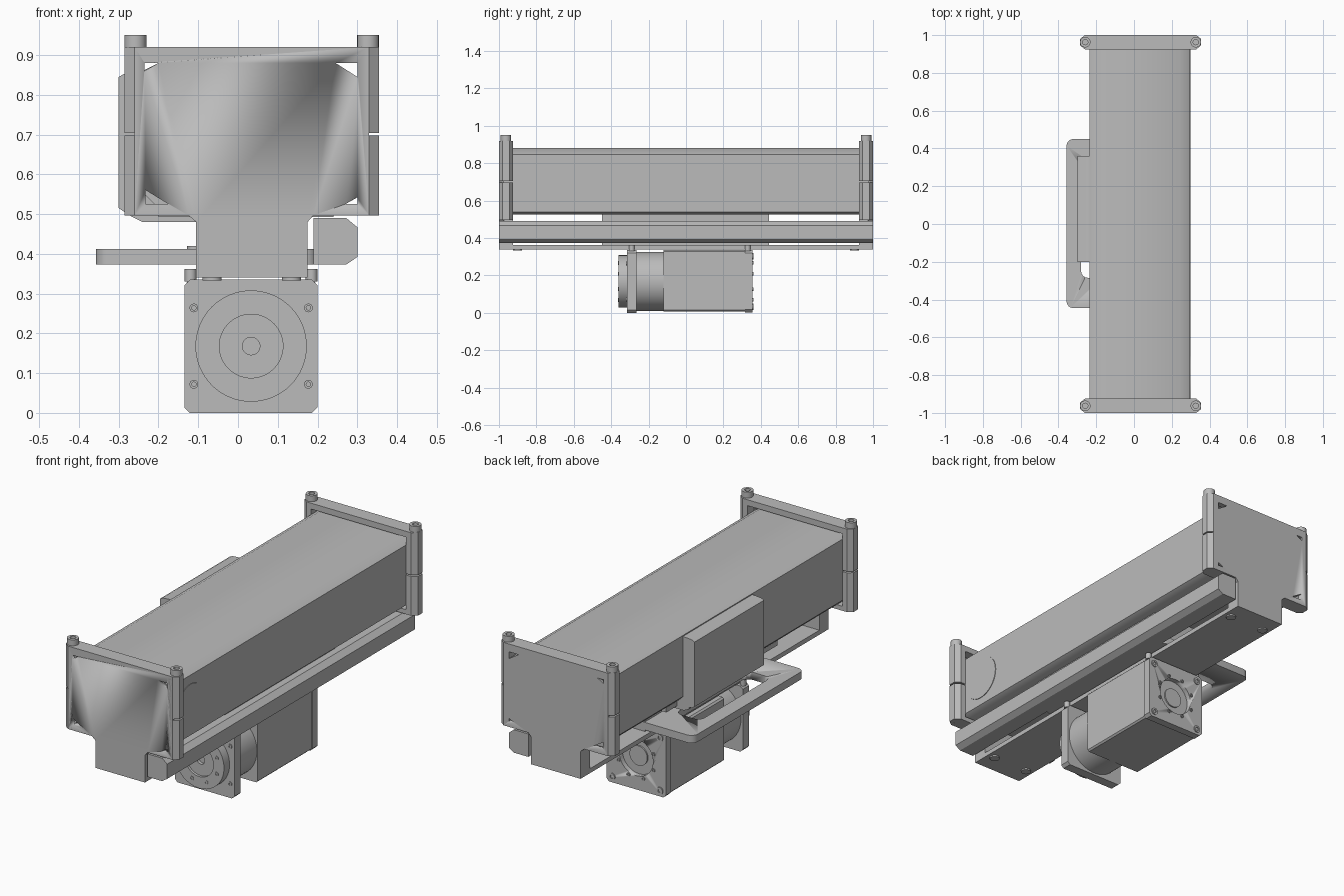
import bpy, bmesh
from math import sin, cos, pi, radians

cube = bpy.data.objects.get("Cube")
if cube:
    bpy.data.objects.remove(cube, do_unlink=True)

grey = bpy.data.materials.new("machine grey")
grey.use_nodes = True
grey.diffuse_color = (0.5, 0.5, 0.5, 1)
grey.node_tree.nodes["Principled BSDF"].inputs["Base Color"].default_value = (0.5, 0.5, 0.5, 1)


def place(axis, u, v, h):
    return {"x": (h, u, v), "y": (u, h, v), "z": (u, v, h)}[axis]


def finish(name, bm):
    bmesh.ops.recalc_face_normals(bm, faces=bm.faces)
    mesh = bpy.data.meshes.new(name)
    bm.to_mesh(mesh)
    bm.free()
    mesh.materials.append(grey)
    ob = bpy.data.objects.new(name, mesh)
    bpy.context.collection.objects.link(ob)
    bpy.ops.object.select_all(action="DESELECT")
    ob.select_set(True)
    bpy.context.view_layer.objects.active = ob
    bpy.ops.object.shade_smooth_by_angle(angle=radians(33))
    return ob


def prism(name, axis, a, b, *outlines):
    """Extrude one or more outlines along an axis from a to b."""
    bm = bmesh.new()
    for pts in outlines:
        lo, hi = ([bm.verts.new(place(axis, u, v, h)) for u, v in pts] for h in (a, b))
        bm.faces.new(lo)
        bm.faces.new(hi)
        for i in range(len(pts)):
            j = (i + 1) % len(pts)
            bm.faces.new((lo[i], lo[j], hi[j], hi[i]))
    return finish(name, bm)


def rect(u0, u1, v0, v1):
    return [(u0, v0), (u1, v0), (u1, v1), (u0, v1)]


def rounded(u0, u1, v0, v1, r, n=5):
    pts = []
    for k, (u, v) in enumerate(rect(u0 + r, u1 - r, v0 + r, v1 - r)):
        for i in range(n):
            t = pi + k * pi / 2 + i * pi / 2 / (n - 1)
            pts.append((u + r * cos(t), v + r * sin(t)))
    return pts


def box(name, x0, x1, y0, y1, z0, z1):
    return prism(name, "z", z0, z1, rect(x0, x1, y0, y1))


def lathe(name, axis, u, v, profile, n=48):
    """Spin (radius, height) points; both profile ends are capped."""
    bm = bmesh.new()
    rings = [[bm.verts.new(place(axis, u + r * cos(2 * pi * i / n), v + r * sin(2 * pi * i / n), h))
              for i in range(n)] for r, h in profile]
    bm.faces.new(rings[0])
    bm.faces.new(rings[-1])
    for p, q in zip(rings, rings[1:]):
        for i in range(n):
            j = (i + 1) % n
            bm.faces.new((p[i], p[j], q[j], q[i]))
    return finish(name, bm)


def bolt(name, axis, u, v, r, base, top):
    """Socket-head bolt with a recessed hole."""
    deep = base + (top - base) * 0.4
    return lathe(name, axis, u, v, [(r, base), (r, top), (r * 0.5, top), (r * 0.5, deep)], 16)


def cut(ob, cutter):
    mod = ob.modifiers.new("cut", "BOOLEAN")
    mod.object = cutter
    mod.solver = "EXACT"
    cutter.hide_render = True
    cutter.hide_viewport = True
    cutter.display_type = "WIRE"


# Main housing with sloped corners
prism("housing", "y", -0.975, 0.975, [
    (-0.21, 0.525), (0.27, 0.525), (0.297, 0.54), (0.297, 0.847),
    (0.245, 0.88), (-0.2, 0.88), (-0.235, 0.862), (-0.235, 0.55)])
lathe("side_cover_disc", "x", -0.81, 0.69, [(0.112, 0.29), (0.112, 0.3)])

# Side cover on the handle side
prism("side_cover", "y", -0.2, 0.36, [
    (-0.3, 0.515), (-0.285, 0.505), (-0.2, 0.505),
    (-0.2, 0.86), (-0.285, 0.853), (-0.3, 0.845)])
prism("cover_bracket", "y", -0.2, 0.36, [
    (-0.27, 0.51), (-0.27, 0.495), (-0.24, 0.48), (-0.08, 0.48), (-0.08, 0.51)])

# End plates, posts and bolts
corner_cutter = prism(
    "corner_hole_cutter", "y", -1.2, 1.2,
    [(0.245, 0.88), (0.3, 0.88), (0.3, 0.845)],
    [(-0.235, 0.86), (-0.235, 0.88), (-0.2, 0.88)],
    [(-0.232, 0.525), (-0.232, 0.56), (-0.175, 0.525)],
    [(0.27, 0.525), (0.3, 0.525), (0.3, 0.542)])
for side, s in (("front", -1), ("back", 1)):
    plate = prism(side + "_end_plate", "y", s * 0.972, s, [
        (-0.105, 0.34), (0.175, 0.34), (0.175, 0.48), (0.19, 0.497), (0.33, 0.497),
        (0.33, 0.92), (-0.26, 0.92), (-0.26, 0.497), (-0.125, 0.497), (-0.105, 0.48)])
    cut(plate, corner_cutter)
    ya, yb = sorted((s * 0.925, s * 0.999))
    box(side + "_top_flange", -0.24, 0.31, ya, yb, 0.89, 0.92)
    box(side + "_bottom_flange", -0.24, 0.31, ya, yb, 0.497, 0.52)
    box(side + "_foot", -0.105, 0.175, ya, yb, 0.34, 0.5)
    for label, outer, inner, xb in (("right", -0.285, -0.236, -0.258), ("left", 0.355, 0.3, 0.327)):
        mid = outer + (0.025 if outer < 0 else -0.025)
        plan = [(inner, s), (mid, s), (outer, s * 0.98), (outer, s * 0.945),
                (mid, s * 0.925), (inner, s * 0.925)]
        prism(f"{side}_{label}_lower_post", "z", 0.497, 0.697, plan)
        prism(f"{side}_{label}_upper_post", "z", 0.704, 0.92, plan)
        bolt(f"{side}_{label}_post_bolt", "z", xb, s * 0.9625, 0.028, 0.915, 0.95)
    for x in (-0.065, 0.135):
        lathe(side + "_foot_bolt", "z", x, s * 0.9, [(0.024, 0.345), (0.024, 0.333)], 16)

# Base plate, carriage and side rail
box("base_plate", -0.105, 0.175, -1, 1, 0.34, 0.363)
box("carriage_block", -0.08, 0.15, -0.45, 0.445, 0.36, 0.5)
box("carriage_top", -0.2, 0.24, -0.45, 0.445, 0.492, 0.53)
prism("side_rail", "y", -1, 1, [
    (0.19, 0.373), (0.272, 0.373), (0.3, 0.392), (0.3, 0.467), (0.272, 0.49), (0.19, 0.49)])

# Handle plate with grip opening
handle = prism("handle_plate", "z", 0.373, 0.412, rounded(-0.357, 0.2, -0.445, 0.45, 0.035))
cut(handle, prism("grip_cutter", "z", 0.3, 0.5, rounded(-0.28, -0.14, -0.285, 0.285, 0.035)))
for y in (-0.12, -0.04, 0.04, 0.12):
    bolt("handle_bolt", "z", -0.11, y, 0.018, 0.41, 0.42)

# Motor: front plate, gearbox, body and rear plate
cx, cz = 0.033, 0.168


def chamfered(x0, x1, z0, z1, c):
    return rounded(x0, x1, z0, z1, c, 2)


prism("motor_front_plate", "y", -0.315, -0.265, chamfered(-0.135, 0.2, 0, 0.335, 0.014))
lathe("gearbox", "y", cx, cz, [(0.158, -0.27), (0.158, -0.11)], 64)
lathe("output_flange", "y", cx, cz, [
    (0.022, -0.33), (0.022, -0.347), (0.08, -0.347), (0.08, -0.36), (0.14, -0.36), (0.14, -0.31)], 64)
prism("motor_body", "y", -0.12, 0.318, chamfered(-0.13, 0.195, 0.008, 0.335, 0.008))
rear = prism("motor_rear_plate", "y", 0.315, 0.355, chamfered(-0.135, 0.2, 0.003, 0.335, 0.014))
cut(rear, lathe("rear_recess_cutter", "y", cx, cz, [(0.095, 0.33), (0.095, 0.4)]))
lathe("rear_hub", "y", cx, cz, [(0.05, 0.32), (0.05, 0.337)])

# Motor bolts: a ring of eight and four corners at each end
for k in range(8):
    t = pi / 8 + k * pi / 4
    u, v = cx + 0.107 * cos(t), cz + 0.107 * sin(t)
    bolt("flange_bolt", "y", u, v, 0.01, -0.355, -0.363)
    bolt("rear_ring_bolt", "y", u, v, 0.009, 0.35, 0.36)
for sx in (-1, 1):
    for sz in (-1, 1):
        bolt("front_corner_bolt", "y", cx + sx * 0.144, cz + sz * 0.096, 0.011, -0.31, -0.32)
        bolt("rear_corner_bolt", "y", cx + sx * 0.135, cz + sz * 0.135, 0.018, 0.35, 0.36)
    # Mounting ears on top of the motor
    for y in (-0.29, 0.33):
        lathe("mount_bolt", "z", cx + sx * 0.152, y, [(0.015, 0.33), (0.015, 0.362)], 12)
